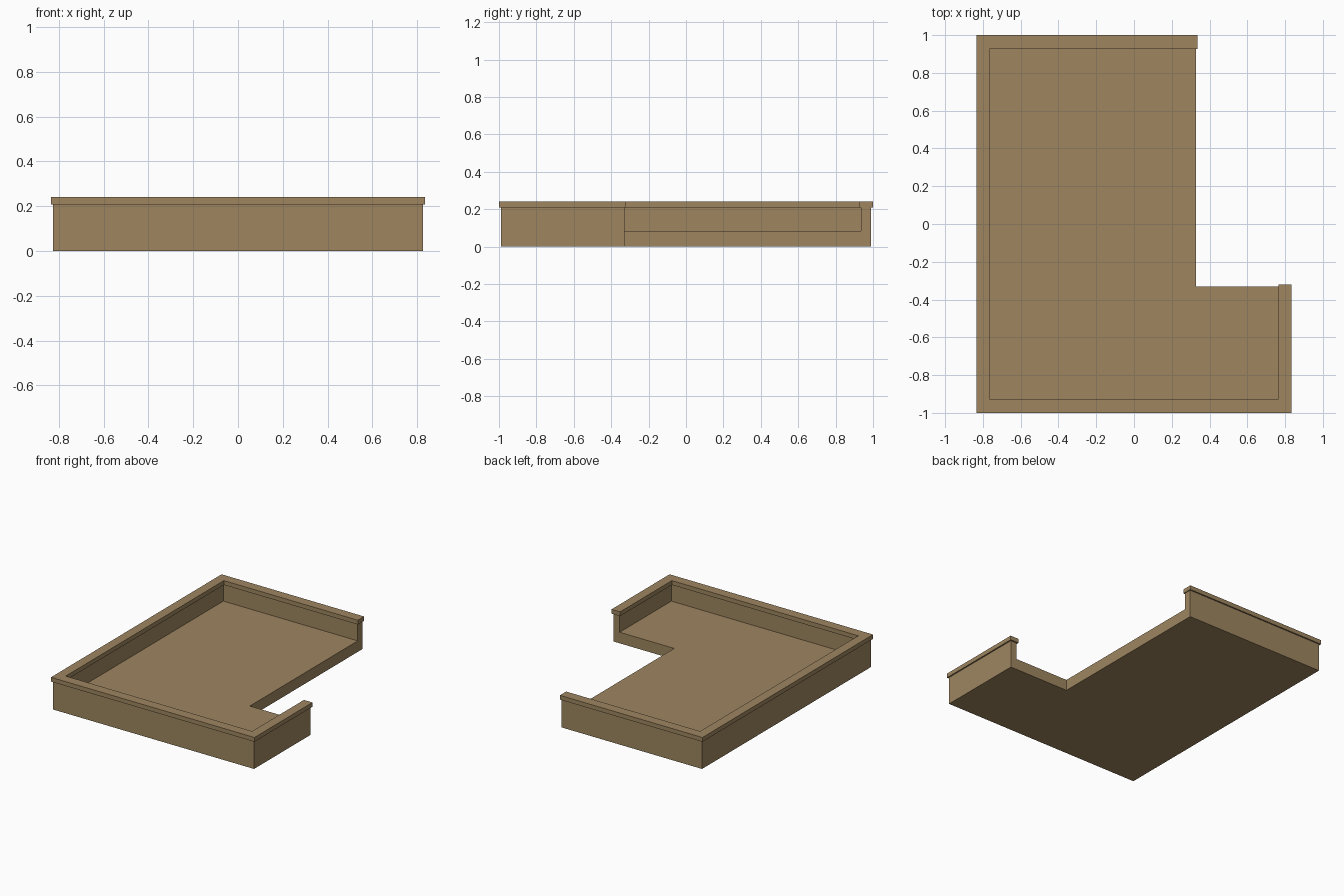
import bpy
import bmesh

default = bpy.data.objects.get("Cube")
if default:
    bpy.data.objects.remove(default, do_unlink=True)

# One flat colour for the whole model
tan = bpy.data.materials.new("warm_tan")
tan.use_nodes = True
colour = (0.342, 0.235, 0.117, 1)
tan.diffuse_color = colour
tan.node_tree.nodes["Principled BSDF"].inputs["Base Color"].default_value = colour


def prism(name, outline, bottom, top):
    """Extrude a flat outline between two heights."""
    bm = bmesh.new()
    base = bm.faces.new([bm.verts.new((x, y, bottom)) for x, y in outline])
    raised = bmesh.ops.extrude_face_region(bm, geom=[base])["geom"]
    verts = [v for v in raised if isinstance(v, bmesh.types.BMVert)]
    bmesh.ops.translate(bm, verts=verts, vec=(0, 0, top - bottom))
    bmesh.ops.recalc_face_normals(bm, faces=bm.faces)
    mesh = bpy.data.meshes.new(name)
    bm.to_mesh(mesh)
    bm.free()
    mesh.materials.append(tan)
    obj = bpy.data.objects.new(name, mesh)
    bpy.context.collection.objects.link(obj)
    return obj


def l_outline(x, y, notch_x, notch_y):
    return [(-x, -y), (x, -y), (x, notch_y), (notch_x, notch_y),
            (notch_x, y), (-x, y)]


def hollow(obj, x, y, bottom, top):
    """Cut a rectangular well, leaving a border open at the notch."""
    cutter = prism("well_cutter", [(-x, -y), (x, -y), (x, y), (-x, y)], bottom, top)
    cutter.hide_render = True
    cut = obj.modifiers.new("well", "BOOLEAN")
    cut.operation = "DIFFERENCE"
    cut.solver = "EXACT"
    cut.object = cutter
    bpy.ops.object.select_all(action="DESELECT")
    bpy.context.view_layer.objects.active = obj
    obj.select_set(True)
    bpy.ops.object.modifier_apply(modifier=cut.name)
    bpy.data.objects.remove(cutter, do_unlink=True)


FLOOR, WALL_TOP, CAP_TOP = 0.082, 0.208, 0.24

# Roof slab with its parapet walls
slab = prism("roof_slab_and_parapet", l_outline(0.825, 0.99, 0.328, -0.33), 0, WALL_TOP)
hollow(slab, 0.775, 0.935, FLOOR, 1)

# Overhanging coping on top of the walls
coping = prism("parapet_coping", l_outline(0.835, 1, 0.335, -0.32), WALL_TOP, CAP_TOP)
hollow(coping, 0.765, 0.927, 0, 1)
